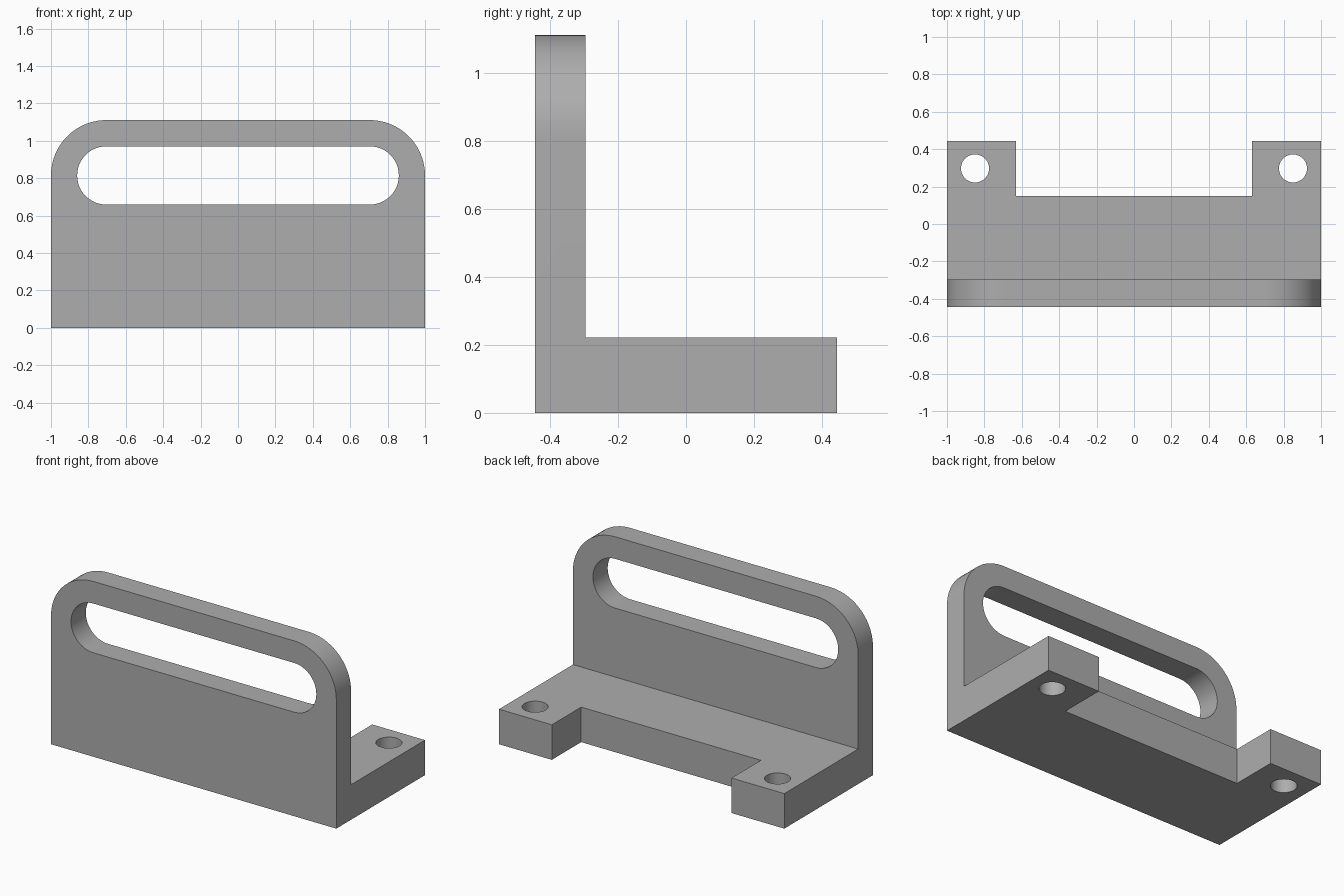
import bpy
import bmesh
import math
from mathutils import Matrix, Vector

cube = bpy.data.objects.get("Cube")
if cube:
    bpy.data.objects.remove(cube, do_unlink=True)

HALF_W, HALF_D, HEIGHT = 1.0, 0.444, 1.111
WALL_BACK, BASE_TOP = -0.296, 0.222
CORNER_R = 0.296
SLOT_R, SLOT_X, SLOT_Z = 0.156, 0.704, 0.815
NOTCH_X, NOTCH_Y = 0.63, 0.15
HOLE_R, HOLE_X, HOLE_Y = 0.075, 0.85, 0.297

grey = bpy.data.materials.new("plain_grey")
grey.use_nodes = True
colour = (0.42, 0.42, 0.42, 1)
grey.diffuse_color = colour
grey.node_tree.nodes["Principled BSDF"].inputs["Base Color"].default_value = colour


def make_object(name, bm):
    bmesh.ops.recalc_face_normals(bm, faces=bm.faces)
    mesh = bpy.data.meshes.new(name)
    bm.to_mesh(mesh)
    bm.free()
    mesh.materials.append(grey)
    obj = bpy.data.objects.new(name, mesh)
    bpy.context.collection.objects.link(obj)
    return obj


def extrude_profile(points, direction):
    bm = bmesh.new()
    face = bm.faces.new([bm.verts.new(p) for p in points])
    result = bmesh.ops.extrude_face_region(bm, geom=[face], use_keep_orig=True)
    moved = [v for v in result["geom"] if isinstance(v, bmesh.types.BMVert)]
    bmesh.ops.translate(bm, verts=moved, vec=Vector(direction))
    return bm


def arc(cx, cz, radius, start, steps=24):
    return [(cx + radius * math.cos(start + math.pi * i / steps), -1,
             cz + radius * math.sin(start + math.pi * i / steps))
            for i in range(steps + 1)]


# L-shaped body, extruded across the width
section = [(-HALF_D, 0), (HALF_D, 0), (HALF_D, BASE_TOP),
           (WALL_BACK, BASE_TOP), (WALL_BACK, HEIGHT), (-HALF_D, HEIGHT)]
bm = extrude_profile([(-HALF_W, y, z) for y, z in section], (2 * HALF_W, 0, 0))

# Rounded top corners of the upright wall
corners = [e for e in bm.edges
           if all(v.co.z > HEIGHT - 0.01 for v in e.verts)
           and abs(e.verts[0].co.x - e.verts[1].co.x) < 0.01]
bmesh.ops.bevel(bm, geom=corners, offset=CORNER_R, offset_type='OFFSET',
                segments=20, profile=0.5, affect='EDGES')
bracket = make_object("handle_bracket", bm)

# Handle slot cutter
slot = (arc(SLOT_X, SLOT_Z, SLOT_R, -math.pi / 2)
        + arc(-SLOT_X, SLOT_Z, SLOT_R, math.pi / 2))
cutters = [make_object("slot_cutter", extrude_profile(slot, (0, 1.2, 0)))]

# Rear notch cutter
notch = [(-NOTCH_X, NOTCH_Y, -0.5), (NOTCH_X, NOTCH_Y, -0.5),
         (NOTCH_X, 1, -0.5), (-NOTCH_X, 1, -0.5)]
cutters.append(make_object("notch_cutter", extrude_profile(notch, (0, 0, 1))))

# Screw hole cutters in both feet
for side, label in ((1, "left"), (-1, "right")):
    bm = bmesh.new()
    bmesh.ops.create_cone(bm, cap_ends=True, segments=48, radius1=HOLE_R,
                          radius2=HOLE_R, depth=1,
                          matrix=Matrix.Translation((side * HOLE_X, HOLE_Y, 0)))
    cutters.append(make_object(label + "_hole_cutter", bm))

# Apply the cuts and remove the cutters
bpy.ops.object.select_all(action='DESELECT')
bpy.context.view_layer.objects.active = bracket
bracket.select_set(True)
for cutter in cutters:
    cutter.hide_render = True
    cut = bracket.modifiers.new(cutter.name, 'BOOLEAN')
    cut.operation = 'DIFFERENCE'
    cut.solver = 'EXACT'
    cut.object = cutter
    bpy.ops.object.modifier_apply(modifier=cut.name)
    bpy.data.objects.remove(cutter, do_unlink=True)

bpy.ops.object.shade_smooth_by_angle(angle=math.radians(30))
